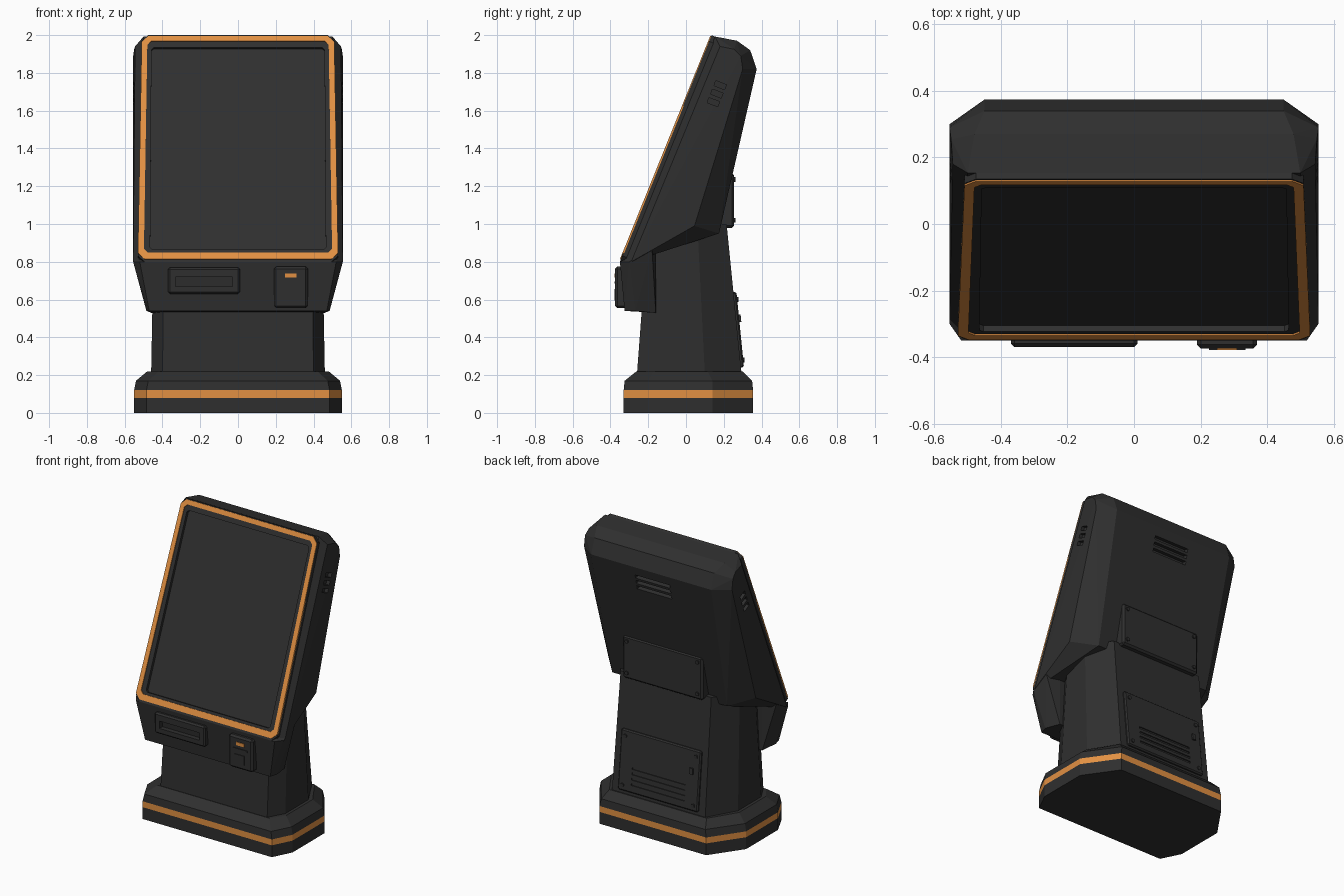
import bpy, bmesh, math
from mathutils import Matrix, Vector

if "Cube" in bpy.data.objects:
    bpy.data.objects.remove(bpy.data.objects["Cube"])


def material(name, rgb):
    m = bpy.data.materials.new(name)
    m.diffuse_color = (*rgb, 1)
    m.use_nodes = True
    m.node_tree.nodes["Principled BSDF"].inputs["Base Color"].default_value = m.diffuse_color
    return m


DARK = material("charcoal", (0.028, 0.028, 0.028))
ORANGE = material("orange", (0.76, 0.28, 0.055))


def finish(name, bm, *mats):
    bmesh.ops.recalc_face_normals(bm, faces=bm.faces)
    me = bpy.data.meshes.new(name)
    bm.to_mesh(me)
    bm.free()
    ob = bpy.data.objects.new(name, me)
    bpy.context.collection.objects.link(ob)
    for m in mats:
        me.materials.append(m)
    return ob


def boxes(name, items, mat=DARK, bevel=0.0):
    """Each item: centre, size, tilt about x."""
    bm = bmesh.new()
    for c, s, r in items:
        mx = Matrix.Translation(c) @ Matrix.Rotation(r, 4, 'X') @ Matrix.Diagonal((*s, 1))
        bmesh.ops.create_cube(bm, size=1, matrix=mx)
    ob = finish(name, bm, mat)
    if bevel:
        b = ob.modifiers.new("bevel", 'BEVEL')
        b.width, b.segments = bevel, 1
    return ob


def cut(ob, name, items):
    cutter = boxes(name, items)
    cutter.hide_render = True
    cutter.hide_viewport = True
    cutter.display_type = 'WIRE'
    mod = ob.modifiers.new("cut", 'BOOLEAN')
    mod.operation, mod.object, mod.solver = 'DIFFERENCE', cutter, 'EXACT'


def hull(name, half):
    """Convex solid from points mirrored in x."""
    bm = bmesh.new()
    for x, y, z in half:
        for s in (-1, 1):
            bm.verts.new((s * x, y, z))
    bmesh.ops.convex_hull(bm, input=bm.verts[:])
    bmesh.ops.delete(bm, geom=[v for v in bm.verts if not v.link_faces], context='VERTS')
    bmesh.ops.dissolve_limit(bm, angle_limit=0.01, verts=bm.verts, edges=bm.edges)
    return finish(name, bm, DARK)


def loft(name, rings, *mats):
    """Stack of (half outline, z) sections, mirrored in x."""
    bm = bmesh.new()
    loops = []
    for half, z in rings:
        pts = half + [(-x, y) for x, y in reversed(half)]
        loops.append([bm.verts.new((x, y, z)) for x, y in pts])
    n = len(loops[0])
    for a, b in zip(loops, loops[1:]):
        for i in range(n):
            j = (i + 1) % n
            bm.faces.new((a[i], a[j], b[j], b[i]))
    bm.faces.new(loops[0])
    bm.faces.new(loops[-1])
    return finish(name, bm, *mats)


# Sloping screen plane: x, distance up the slope, height off the plane
def on_screen(x, t, d):
    return Vector((x, -0.35 + 0.375 * t - 0.927 * d, 0.8 + 0.927 * t + 0.375 * d))


def outline(xb, xt, t0, t1, c):
    half = [(xb - c, t0), (xb, t0 + c), (xt, t1 - c), (xt - c, t1)]
    return half + [(-x, t) for x, t in reversed(half)]


def ring(name, outer, inner, d0, d1, mat):
    bm = bmesh.new()
    loops = [[bm.verts.new(on_screen(x, t, d)) for x, t in pts]
             for pts, d in ((outer, d0), (outer, d1), (inner, d1), (inner, d0))]
    n = len(outer)
    for k in range(4):
        a, b = loops[k], loops[(k + 1) % 4]
        for i in range(n):
            j = (i + 1) % n
            bm.faces.new((a[i], a[j], b[j], b[i]))
    return finish(name, bm, mat)


# Base plinth with orange band
foot = [(0.485, -0.33), (0.55, -0.2), (0.55, 0.14), (0.40, 0.355)]
shoulder = [(0.475, -0.325), (0.54, -0.2), (0.54, 0.14), (0.39, 0.35)]
foot_top = [(0.42, -0.262), (0.48, -0.17), (0.48, 0.115), (0.365, 0.3)]
base = loft("base", [(foot, 0), (foot, 0.08), (foot, 0.12), (shoulder, 0.17),
                     (foot_top, 0.22)], DARK, ORANGE)
for p in base.data.polygons:
    p.material_index = int(0.08 < p.center.z < 0.12 and abs(p.normal.z) < 0.5)

# Tapered column
loft("column", [([(0.40, -0.26), (0.46, -0.15), (0.46, 0.10), (0.35, 0.295)], 0.2),
                ([(0.39, -0.2), (0.445, -0.1), (0.445, 0.06), (0.34, 0.215)], 1.0)], DARK)

# Tilted display housing
head = hull("display_housing", [
    (0.52, -0.3315, 0.7925), (0.555, -0.29, 0.80),
    (0.50, 0.1535, 1.9925), (0.545, 0.18, 1.94),
    (0.48, 0.27, 1.97), (0.55, 0.255, 1.925),
    (0.45, 0.34, 1.92), (0.555, 0.29, 1.89),
    (0.45, 0.374, 1.82), (0.555, 0.30, 1.82),
    (0.43, 0.175, 0.95), (0.555, 0.045, 0.99),
    (0.46, -0.10, 0.92), (0.555, -0.17, 0.875)])
vents = [((0, 0.175 + 0.226 * (z - 0.95), z), (0.26, 0.06, 0.024), -0.222)
         for z in (1.67, 1.71, 1.75)]
vents += [((s * 0.555, y, z), (0.05, 0.06, 0.028), -0.37)
          for s in (-1, 1) for y, z in ((0.145, 1.645), (0.163, 1.69), (0.181, 1.735))]
cut(head, "vent_cutter", vents)

# Chin below the screen
hull("chin", [
    (0.52, -0.35, 0.80), (0.555, -0.30, 0.80), (0.555, -0.18, 0.87), (0.46, -0.16, 0.89),
    (0.47, -0.325, 0.54), (0.485, -0.27, 0.54), (0.46, -0.16, 0.53)])

# Screen bezel and orange frame
aperture = outline(0.465, 0.458, 0.07, 1.224, 0.012)
ring("screen_bezel", outline(0.53, 0.51, 0.0, 1.294, 0.035), aperture, -0.025, 0, DARK)
ring("orange_frame", outline(0.53, 0.51, 0.014, 1.288, 0.035),
     outline(0.498, 0.48, 0.052, 1.258, 0.02), -0.004, 0.005, ORANGE)

# Receipt slot
slot = boxes("receipt_surround", [((-0.18, -0.345, 0.70), (0.38, 0.05, 0.14), 0)], bevel=0.01)
cut(slot, "slot_cutter", [((-0.18, -0.36, 0.695), (0.30, 0.06, 0.05), 0)])

# Card reader with light, keypad and insert lip
boxes("card_reader", [((0.28, -0.345, 0.665), (0.18, 0.06, 0.22), 0)], bevel=0.012)
boxes("reader_light", [((0.28, -0.375, 0.727), (0.06, 0.008, 0.022), 0)], ORANGE)
boxes("reader_keypad", [((0.275, -0.375, 0.625), (0.075, 0.009, 0.06), 0),
                        ((0.28, -0.375, 0.69), (0.11, 0.009, 0.012), 0)])

# Rear service panels
boxes("upper_panel", [((0, 0.2, 1.125), (0.6, 0.11, 0.29), 0)], bevel=0.012)
lower = boxes("lower_panel", [((0, 0.272, 0.44), (0.6, 0.03, 0.40), 0.1)], bevel=0.008)
cut(lower, "louvre_cutter", [((0, 0.293 - 0.1 * (z - 0.44), z), (0.4, 0.025, 0.014), 0.1)
                             for z in (0.30, 0.335, 0.37, 0.405)])

# Panel bolts
bm = bmesh.new()
for s in (-1, 1):
    for y, z in ((0.255, 1.02), (0.255, 1.235), (0.302, 0.28), (0.27, 0.60)):
        mx = Matrix.Translation((s * 0.265, y, z)) @ Matrix.Rotation(math.pi / 2, 4, 'X')
        bmesh.ops.create_cone(bm, cap_ends=True, segments=8, radius1=0.013, radius2=0.013,
                              depth=0.016, matrix=mx)
finish("panel_bolts", bm, DARK)

# Latch on the lower panel
boxes("panel_latch", [((-0.24, 0.283, 0.5), (0.025, 0.016, 0.04), 0.1)])
